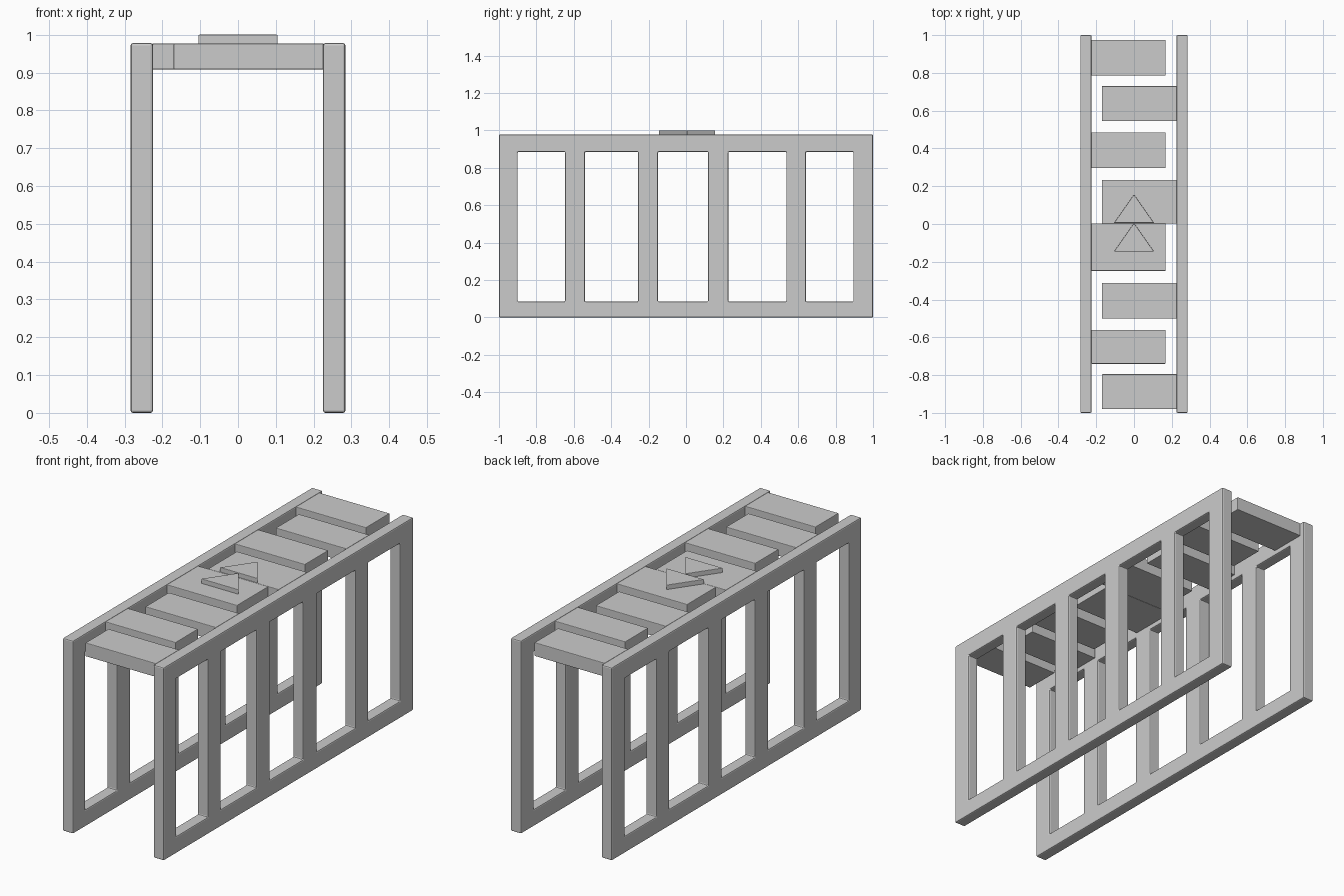
import bpy, bmesh

cube = bpy.data.objects.get("Cube")
if cube:
    bpy.data.objects.remove(cube, do_unlink=True)

grey = bpy.data.materials.new("plain grey")
grey.use_nodes = True
grey.diffuse_color = (0.6, 0.6, 0.6, 1)
grey.node_tree.nodes["Principled BSDF"].inputs["Base Color"].default_value = grey.diffuse_color


def make(name, bm, bevel):
    """Turn a bmesh into an object with softened edges."""
    bmesh.ops.recalc_face_normals(bm, faces=bm.faces)
    mesh = bpy.data.meshes.new(name)
    bm.to_mesh(mesh)
    bm.free()
    mesh.materials.append(grey)
    obj = bpy.data.objects.new(name, mesh)
    bpy.context.collection.objects.link(obj)
    if bevel:
        mod = obj.modifiers.new("soft edges", "BEVEL")
        mod.width, mod.segments, mod.limit_method = bevel, 2, "ANGLE"
    return obj


def extrude(bm, offset):
    """Give a flat sheet of faces thickness."""
    new = bmesh.ops.extrude_face_region(bm, geom=bm.faces[:], use_keep_orig=True)
    verts = [g for g in new["geom"] if isinstance(g, bmesh.types.BMVert)]
    bmesh.ops.translate(bm, verts=verts, vec=offset)


# Side frames: a sheet of cells with every second middle cell left open
posts = [-1, -0.9, -0.646, -0.54, -0.256, -0.15, 0.118, 0.226, 0.536, 0.642, 0.895, 1]
rails = [0, 0.085, 0.885, 0.978]


def frame(name, x, width):
    bm = bmesh.new()
    grid = [[bm.verts.new((x, y, z)) for z in rails] for y in posts]
    for i in range(len(posts) - 1):
        for j in range(len(rails) - 1):
            if j == 1 and i % 2 == 1:
                continue
            bm.faces.new((grid[i][j], grid[i + 1][j], grid[i + 1][j + 1], grid[i][j + 1]))
    extrude(bm, (width, 0, 0))
    make(name, bm, 0.006)


frame("left_frame", 0.225, 0.059)
frame("right_frame", -0.284, 0.059)


# Flat pieces: an outline raised between two heights
def plate(name, outline, bottom, top, bevel):
    bm = bmesh.new()
    bm.faces.new([bm.verts.new((x, y, bottom)) for x, y in outline])
    extrude(bm, (0, 0, top - bottom))
    make(name, bm, bevel)


# Top slats, alternately fixed to the left and right frames
slats = [(-0.98, -0.795), (-0.74, -0.56), (-0.5, -0.312), (-0.248, 0.003),
         (0.003, 0.234), (0.296, 0.484), (0.545, 0.73), (0.785, 0.975)]
left_fixed = (0, 2, 4, 6)
for n, (y0, y1) in enumerate(slats):
    x0, x1 = (-0.17, 0.226) if n in left_fixed else (-0.226, 0.168)
    plate(f"slat_{n + 1}", [(x0, y0), (x1, y0), (x1, y1), (x0, y1)], 0.908, 0.977, 0.003)

# Raised direction arrows on the middle slats
for n, y in enumerate((-0.145, 0.006)):
    plate(f"arrow_{n + 1}", [(-0.105, y), (0.105, y), (0, y + 0.15)], 0.97, 1.0, 0.002)
